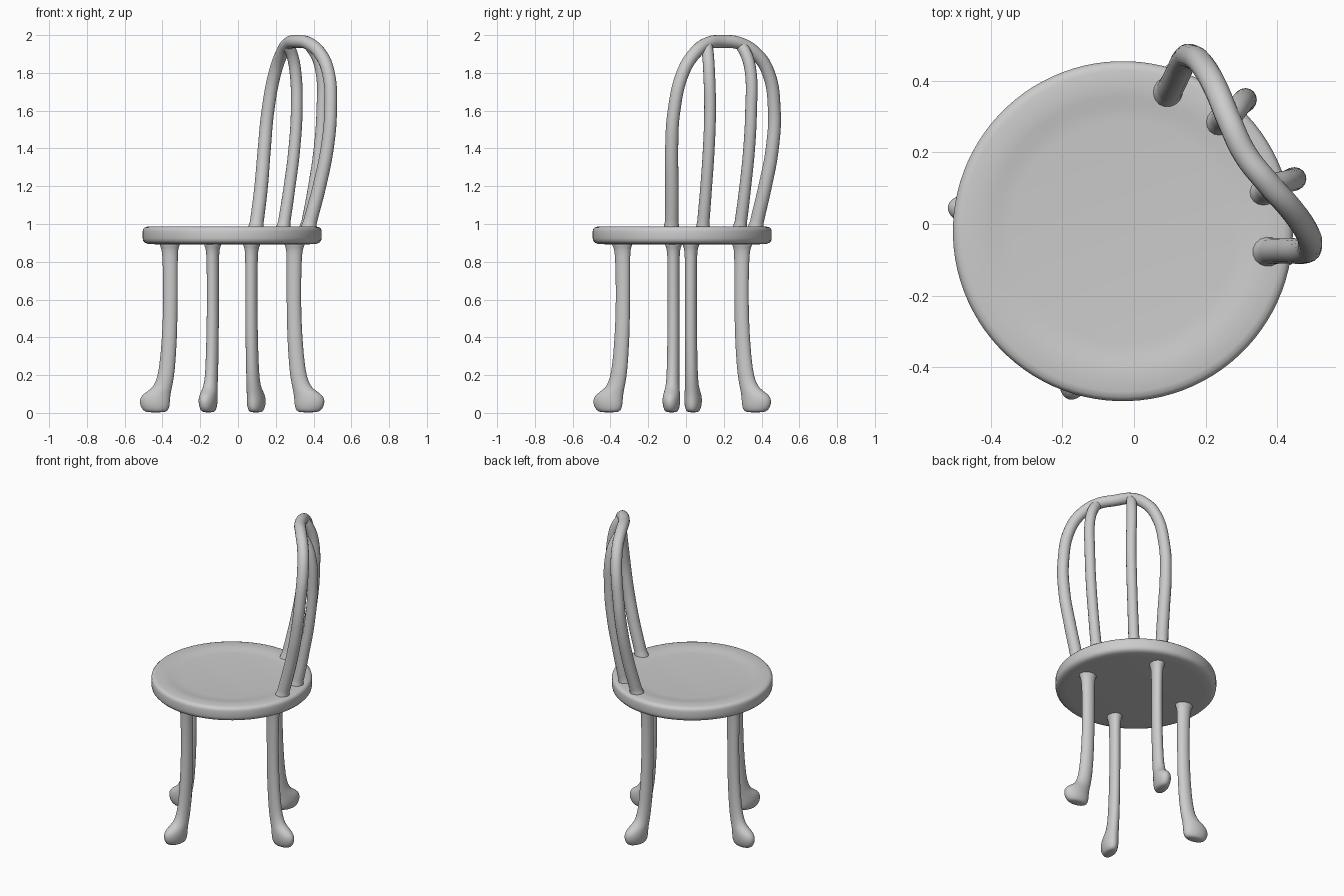
import bpy, bmesh, math
from mathutils import Matrix

if "Cube" in bpy.data.objects:
    bpy.data.objects.remove(bpy.data.objects["Cube"])

# Chair frame: seat centre, local +x points to the back of the chair
FRAME = Matrix.Translation((-0.031, -0.02, 0)) @ Matrix.Rotation(math.radians(32), 4, 'Z')


def loft(name, rings, n, matrix, subdiv=0):
    """Skin horizontal elliptical rings given as (z, centre x, half x, half y)."""
    bm = bmesh.new()
    loops = [[bm.verts.new((cx + a * math.cos(2 * math.pi * i / n),
                            b * math.sin(2 * math.pi * i / n), z)) for i in range(n)]
             for z, cx, a, b in rings]
    for lo, hi in zip(loops, loops[1:]):
        for i in range(n):
            j = (i + 1) % n
            bm.faces.new((lo[i], lo[j], hi[j], hi[i]))
    bm.faces.new(loops[0][::-1])
    bm.faces.new(loops[-1])
    bmesh.ops.recalc_face_normals(bm, faces=bm.faces)
    mesh = bpy.data.meshes.new(name)
    bm.to_mesh(mesh)
    bm.free()
    mesh.polygons.foreach_set("use_smooth", [True] * len(mesh.polygons))
    ob = bpy.data.objects.new(name, mesh)
    ob.matrix_world = matrix
    bpy.context.collection.objects.link(ob)
    if subdiv:
        ob.modifiers.new("smooth", 'SUBSURF').levels = subdiv
        ob.modifiers["smooth"].render_levels = subdiv
    return ob


def rod(name, points, depth):
    """Round bent-wood rod through points (x, y, z, radius factor)."""
    cu = bpy.data.curves.new(name, 'CURVE')
    cu.dimensions = '3D'
    cu.bevel_depth = depth
    cu.bevel_resolution = 6
    cu.resolution_u = 10
    cu.use_fill_caps = True
    sp = cu.splines.new('BEZIER')
    sp.bezier_points.add(len(points) - 1)
    for p, (x, y, z, r) in zip(sp.bezier_points, points):
        p.co = (x, y, z)
        p.radius = r
        p.handle_left_type = p.handle_right_type = 'AUTO'
    tmp = bpy.data.objects.new(name + "_path", cu)
    bpy.context.collection.objects.link(tmp)
    bpy.context.view_layer.update()
    mesh = bpy.data.meshes.new_from_object(
        tmp.evaluated_get(bpy.context.evaluated_depsgraph_get()))
    bpy.data.objects.remove(tmp)
    mesh.polygons.foreach_set("use_smooth", [True] * len(mesh.polygons))
    ob = bpy.data.objects.new(name, mesh)
    ob.matrix_world = FRAME
    bpy.context.collection.objects.link(ob)
    return ob


# Round seat with softened rim and shallow dish
seat_profile = [(0.892, 0.02), (0.892, 0.40), (0.895, 0.447), (0.901, 0.462), (0.911, 0.471),
                (0.925, 0.474), (0.962, 0.474), (0.974, 0.471), (0.982, 0.463), (0.986, 0.448),
                (0.986, 0.40), (0.984, 0.375), (0.979, 0.35), (0.976, 0.31), (0.974, 0.02)]
loft("seat", [(z, 0, r, r) for z, r in seat_profile], 96, FRAME)

# Legs: (z, inner radius, outer radius, half width), ending in a bulbous foot
leg_profile = [(0.002, 0.36, 0.455, 0.025), (0.012, 0.343, 0.475, 0.036),
               (0.035, 0.334, 0.491, 0.044), (0.065, 0.332, 0.496, 0.047),
               (0.09, 0.330, 0.486, 0.045), (0.11, 0.327, 0.460, 0.042),
               (0.13, 0.323, 0.430, 0.038), (0.16, 0.317, 0.410, 0.035),
               (0.22, 0.306, 0.391, 0.033), (0.40, 0.294, 0.374, 0.032),
               (0.60, 0.291, 0.367, 0.031), (0.80, 0.291, 0.371, 0.032),
               (0.865, 0.290, 0.376, 0.034), (0.885, 0.282, 0.386, 0.043),
               (0.91, 0.272, 0.396, 0.052)]
leg_rings = [(z, (i + o) / 2, (o - i) / 2, w) for z, i, o, w in leg_profile]
for name, angle in (("back_leg_left", 40), ("back_leg_right", -40),
                    ("front_leg_left", 140), ("front_leg_right", -140)):
    loft(name, leg_rings, 24, FRAME @ Matrix.Rotation(math.radians(angle), 4, 'Z'), 1)

# Back hoop: one half of the path, mirrored across the chair's axis
half = [(0.310, 0.262, 0.965, 1.3), (0.320, 0.266, 1.01, 1.08), (0.363, 0.291, 1.2, 1.06),
        (0.397, 0.314, 1.4, 1.03), (0.419, 0.313, 1.6, 1.0), (0.434, 0.267, 1.8, 1.0),
        (0.430, 0.194, 1.9, 1.0), (0.414, 0.100, 1.956, 1.0)]
top = [(0.403, 0, 1.966, 1.0)]
rod("back_hoop", half + top + [(x, -y, z, r) for x, y, z, r in reversed(half)], 0.034)

# Two inner spindles bowed backwards
spindle = [(0.388, 0.115, 0.965, 1.3), (0.398, 0.117, 1.01, 1.05), (0.435, 0.122, 1.2, 1.0),
           (0.467, 0.126, 1.4, 1.0), (0.483, 0.128, 1.6, 1.0), (0.477, 0.130, 1.8, 1.0),
           (0.452, 0.121, 1.89, 1.0), (0.418, 0.108, 1.946, 1.0)]
for name, s in (("back_spindle_left", 1), ("back_spindle_right", -1)):
    rod(name, [(x, s * y, z, r) for x, y, z, r in spindle], 0.031)
